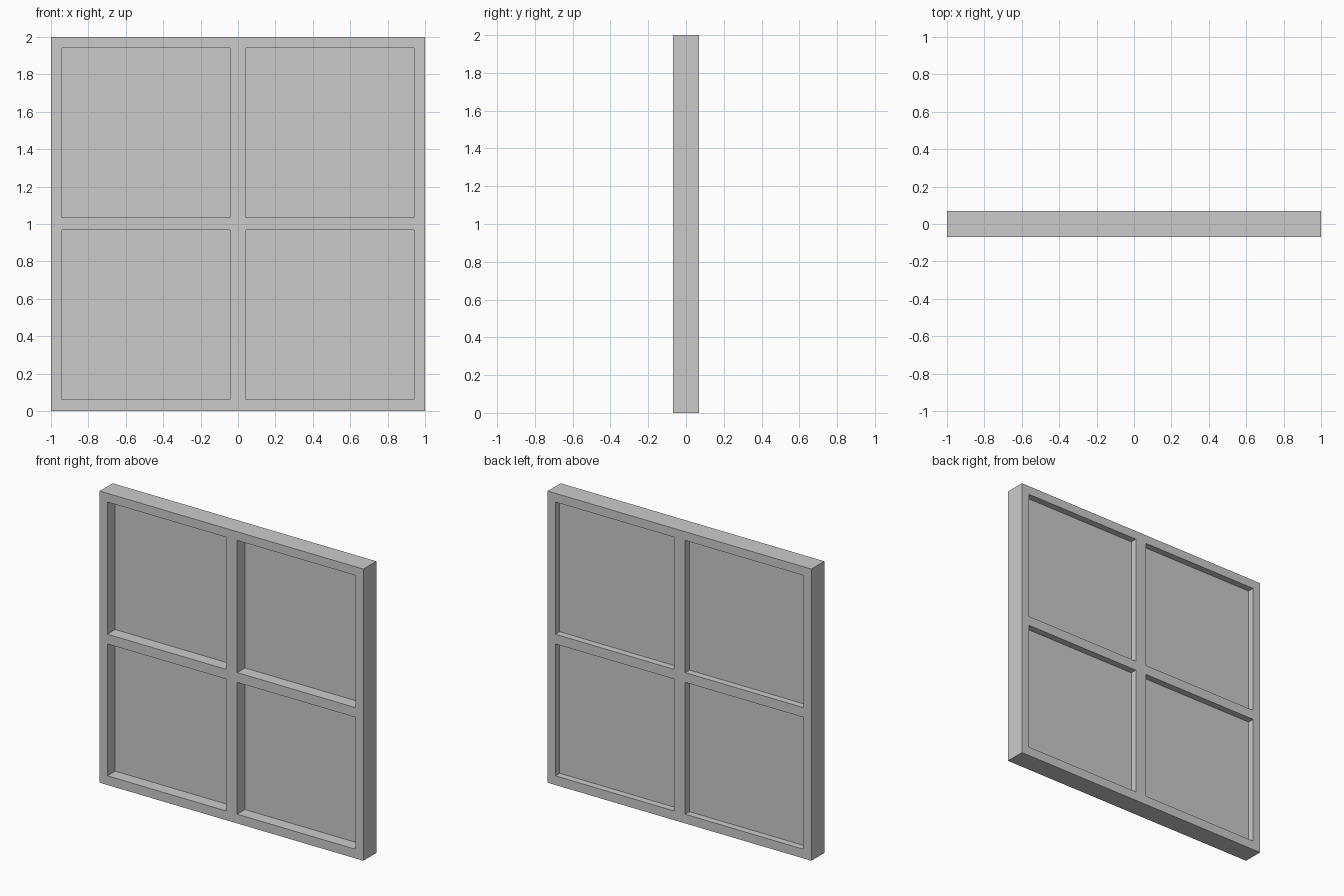
import bpy
import bmesh

if "Cube" in bpy.data.objects:
    bpy.data.objects.remove(bpy.data.objects["Cube"])

XS = [-1.0, -0.942, -0.043, 0.043, 0.942, 1.0]   # frame and pane boundaries
ZS = [0.0, 0.063, 0.967, 1.034, 1.94, 2.0]
HALF_DEPTH = 0.07
PANE_FRONT, PANE_BACK = 0.014, 0.024

grey = bpy.data.materials.new("light_grey")
grey.diffuse_color = (0.6, 0.6, 0.6, 1.0)
grey.use_nodes = True
grey.node_tree.nodes["Principled BSDF"].inputs["Base Color"].default_value = grey.diffuse_color


def slab(name, cells, y0, y1):
    """Extrude a set of grid cells from y0 to y1 as one clean solid."""
    bm = bmesh.new()
    verts = {}

    def corner(i, k):
        if (i, k) not in verts:
            verts[i, k] = bm.verts.new((XS[i], y0, ZS[k]))
        return verts[i, k]

    for i, k in cells:
        bm.faces.new([corner(i, k), corner(i + 1, k),
                      corner(i + 1, k + 1), corner(i, k + 1)])
    ext = bmesh.ops.extrude_face_region(bm, geom=bm.faces[:], use_keep_orig=True)
    moved = [g for g in ext["geom"] if isinstance(g, bmesh.types.BMVert)]
    bmesh.ops.translate(bm, verts=moved, vec=(0, y1 - y0, 0))
    bmesh.ops.recalc_face_normals(bm, faces=bm.faces[:])
    mesh = bpy.data.meshes.new(name)
    bm.to_mesh(mesh)
    bm.free()
    mesh.materials.append(grey)
    obj = bpy.data.objects.new(name, mesh)
    bpy.context.collection.objects.link(obj)
    return obj


pane_cells = [(i, k) for i in (1, 3) for k in (1, 3)]
frame_cells = [(i, k) for i in range(5) for k in range(5)
               if (i, k) not in pane_cells]

# Outer frame with crossing bars
slab("window_frame", frame_cells, -HALF_DEPTH, HALF_DEPTH)

# Four thin panes, set nearer the back
for n, cell in enumerate(pane_cells, 1):
    slab(f"window_pane_{n}", [cell], PANE_FRONT, PANE_BACK)
